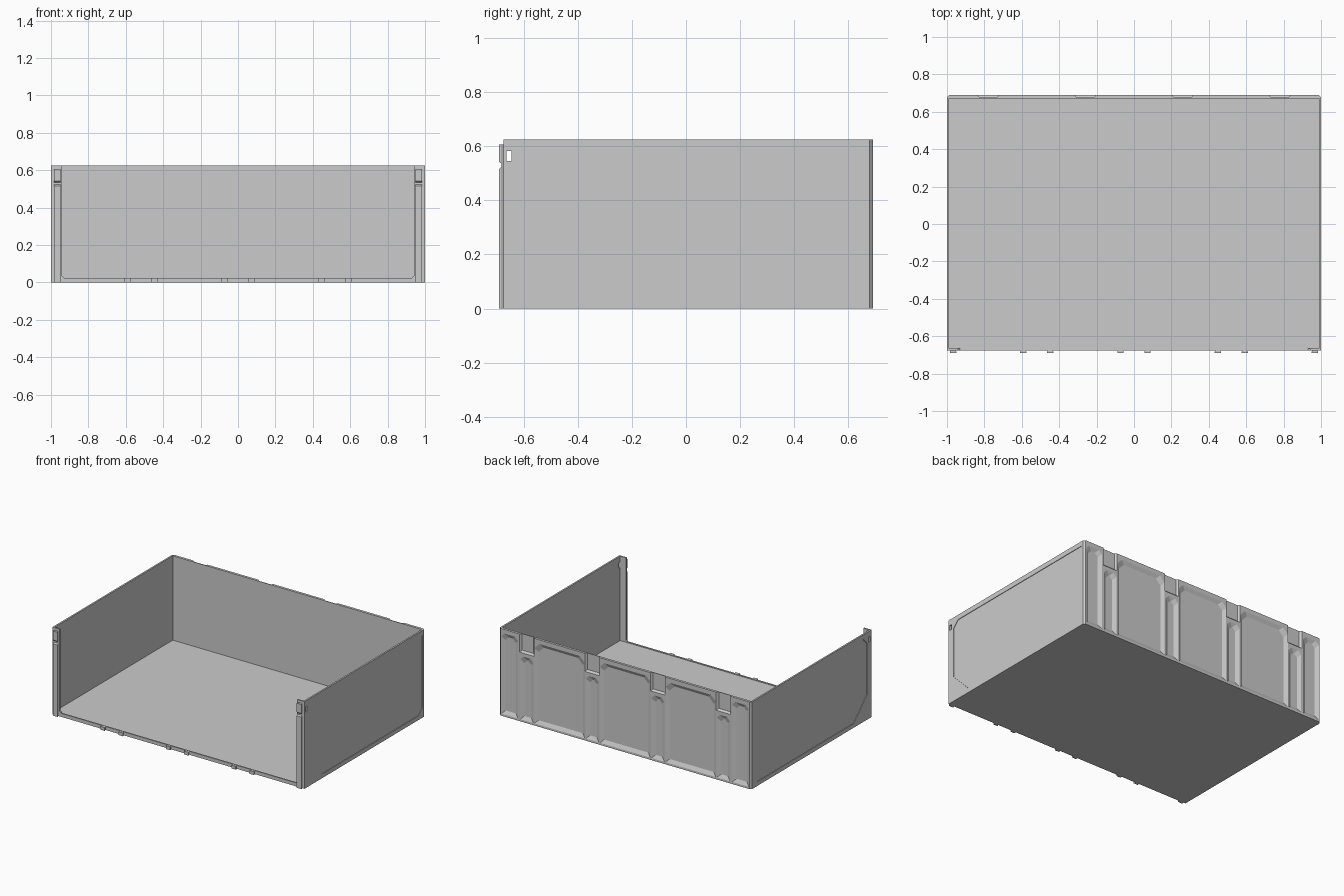
import bpy, bmesh

if "Cube" in bpy.data.objects:
    bpy.data.objects.remove(bpy.data.objects["Cube"])

H = 0.625          # overall height
BACK = 0.69        # rear face
INNER_BACK = 0.672
FRONT = -0.675     # front frame face


def loft(name, ringsets, cutter=False):
    """Solid(s) made by bridging rings of equal point count, capped at both ends."""
    bm = bmesh.new()
    for rings in ringsets:
        vs = [[bm.verts.new(p) for p in r] for r in rings]
        n = len(vs[0])
        for a, b in zip(vs, vs[1:]):
            for i in range(n):
                j = (i + 1) % n
                bm.faces.new((a[i], a[j], b[j], b[i]))
        bm.faces.new(vs[0][::-1])
        bm.faces.new(vs[-1])
    bmesh.ops.recalc_face_normals(bm, faces=bm.faces)
    me = bpy.data.meshes.new(name)
    bm.to_mesh(me)
    bm.free()
    ob = bpy.data.objects.new(name, me)
    bpy.context.collection.objects.link(ob)
    if cutter:
        ob.hide_render = True
    return ob


def box_rings(x0, x1, y0, y1, z0, z1):
    return [[(x0, y0, z), (x1, y0, z), (x1, y1, z), (x0, y1, z)] for z in (z0, z1)]


def cut(ob, cutter):
    """Apply a boolean difference and remove the cutter."""
    m = ob.modifiers.new("cut", 'BOOLEAN')
    m.operation = 'DIFFERENCE'
    m.solver = 'EXACT'
    m.object = cutter
    bpy.context.view_layer.update()
    dg = bpy.context.evaluated_depsgraph_get()
    me = bpy.data.meshes.new_from_object(ob.evaluated_get(dg))
    ob.modifiers.clear()
    ob.data = me
    bpy.data.objects.remove(cutter)


# floor
loft("floor", [box_rings(-0.988, 0.988, -0.665, INNER_BACK, 0, 0.02)])

# front frame: thin U with chamfered inner corners
u = [(-0.988, 0), (0.988, 0), (0.988, H), (0.942, H), (0.942, 0.037), (0.93, 0.025),
     (-0.93, 0.025), (-0.942, 0.037), (-0.942, H), (-0.988, H)]
loft("front_frame", [[[(x, y, z) for x, z in u] for y in (FRONT, -0.665)]])

# side walls with a shallow sunken panel and a slot
panel = [(-0.58, 0.59), (0.665, 0.59), (0.665, 0.07), (0.62, 0.03),
         (-0.475, 0.03), (-0.625, 0.18), (-0.625, 0.545)]
for s, side in ((-1, "left"), (1, "right")):
    xa, xb = sorted((s * 0.988, s))
    wall = loft(side + "_wall", [box_rings(xa, xb, FRONT, INNER_BACK, 0, H)])
    cut(wall, loft("panel_cutter", [
        [[(s * x, y, z) for y, z in panel] for x in (0.996, 1.02)],
        box_rings(*sorted((s * 0.95, s * 1.05)), -0.663, -0.645, 0.545, 0.583)], True))

# back wall with chamfered vertical corners
plan = [(-1, INNER_BACK), (1, INNER_BACK), (1, 0.678), (0.988, BACK), (-0.988, BACK), (-1, 0.678)]
back = loft("back_wall", [[[(x, y, z) for x, y in plan] for z in (0, H)]])


def pocket(x0, x1, z0, z1, slope=0.025, c=0.035):
    """Sloped recess in the rear face with chamfered top corners."""
    rings = []
    for y, d in ((BACK + 0.02, 0), (BACK, 0), (0.677, slope)):
        a, b, lo, hi = x0 + d, x1 - d, z0 + d, z1 - d
        rings.append([(a, y, lo), (b, y, lo), (b, y, hi - c), (b - c, y, hi),
                      (a + c, y, hi), (a, y, hi - c)])
    return rings


pockets = [pocket(-0.2, 0.2, 0.015, 0.595)]
for s in (-1, 1):
    spans = [(0.32, 0.72, 0.015, 0.595), (0.85, 0.982, 0.015, 0.595)]
    for x in (0.26, 0.78):
        spans.append((x - 0.052, x + 0.052, 0.015, 0.47))   # lower pocket
        spans.append((x - 0.058, x + 0.058, 0.495, 0.75))   # notch open at the top
    for x0, x1, z0, z1 in spans:
        a, b = sorted((s * x0, s * x1))
        narrow = x1 - x0 < 0.2
        notch = z1 > H
        pockets.append(pocket(a, b, z0, z1, 0.012 if notch else 0.025,
                              0.025 if narrow else 0.04))
cut(back, loft("pocket_cutter", pockets, True))


def dovetail(x, wide, narrow, top):
    """Connector rib, wider at its front than at its root."""
    p = [(x - narrow, FRONT), (x - wide, -0.684), (x - wide, -BACK),
         (x + wide, -BACK), (x + wide, -0.684), (x + narrow, FRONT)]
    return [[(px, py, z) for px, py in p] for z in (0, top)]


# front connector posts with a small latch notch
for s, side in ((-1, "left"), (1, "right")):
    post = loft(side + "_front_post", [dovetail(s * 0.967, 0.018, 0.013, 0.607)])
    bev = [(-0.70, 0.542), (-0.69, 0.542), (-0.681, 0.534), (-0.681, 0.524), (-0.69, 0.516), (-0.70, 0.516)]
    cut(post, loft("latch_cutter", [[[(x, y, z) for y, z in bev]
                                     for x in (s * 0.93, s * 1.01)]], True))

# small connector pegs along the front of the floor
loft("front_pegs", [dovetail(s * x, 0.017, 0.012, 0.024)
                    for s in (-1, 1) for x in (0.072, 0.448, 0.592)])
